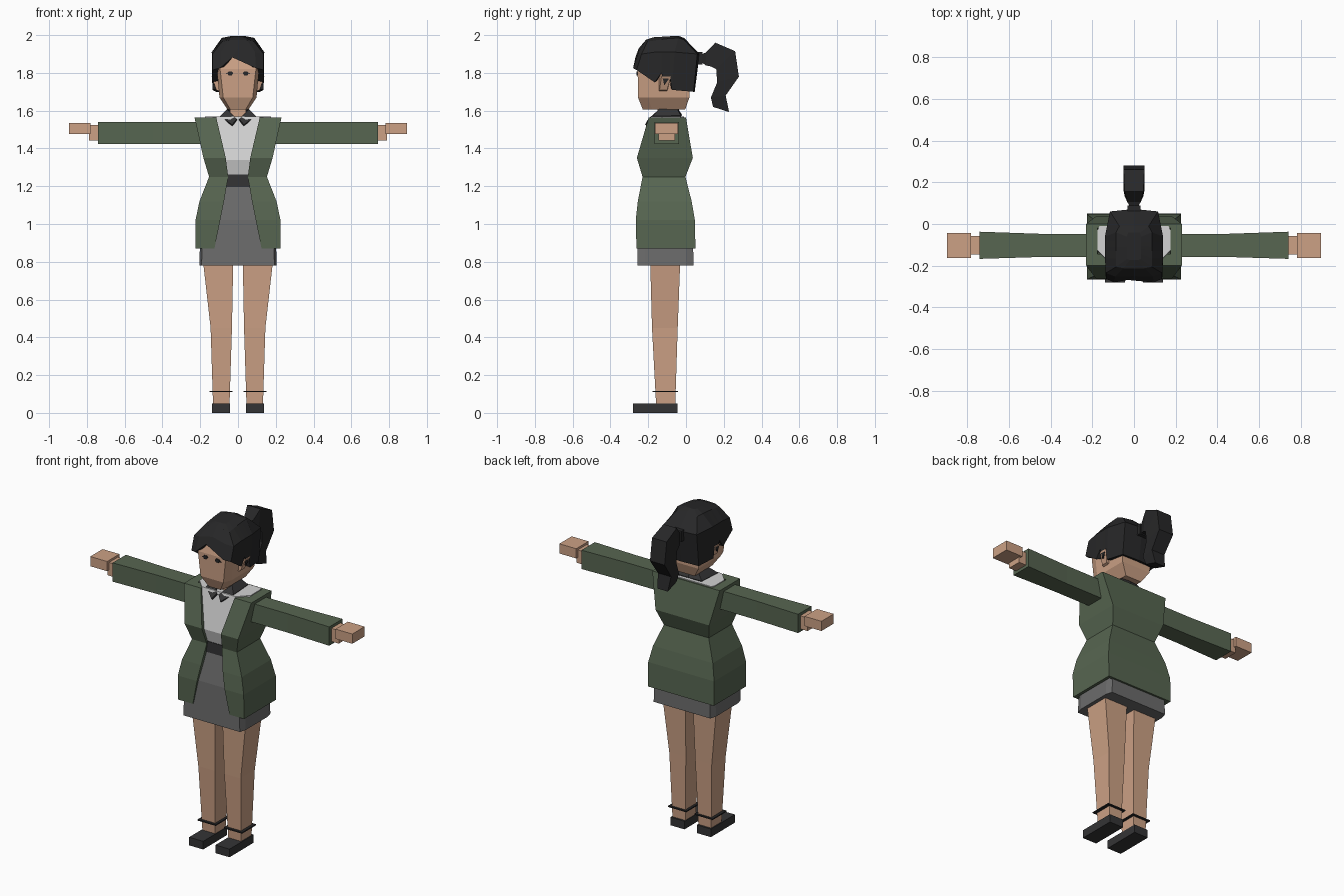
import bpy, bmesh, math


def material(name, r, g, b):
    m = bpy.data.materials.new(name)
    lin = [((c / 255 + 0.055) / 1.055) ** 2.4 for c in (r, g, b)]
    m.diffuse_color = (*lin, 1)
    return m


SKIN = material("skin", 204, 161, 133)
GREEN = material("jacket green", 87, 102, 81)
WHITE = material("shirt white", 212, 212, 212)
GREY = material("skirt grey", 108, 108, 108)
DARK = material("dark cloth", 52, 52, 53)
BLACK = material("hair black", 39, 39, 40)


def make(name, bm, mat):
    bmesh.ops.recalc_face_normals(bm, faces=bm.faces)
    me = bpy.data.meshes.new(name)
    bm.to_mesh(me)
    bm.free()
    me.materials.append(mat)
    ob = bpy.data.objects.new(name, me)
    bpy.context.collection.objects.link(ob)
    return ob


def loft(name, rings, mat, cap=True):
    """Skin a list of closed rings that have equal point counts."""
    bm = bmesh.new()
    vs = [[bm.verts.new(p) for p in ring] for ring in rings]
    n = len(vs[0])
    for a, b in zip(vs, vs[1:]):
        for i in range(n):
            j = (i + 1) % n
            bm.faces.new((a[i], a[j], b[j], b[i]))
    if cap:
        bm.faces.new(vs[0][::-1])
        bm.faces.new(vs[-1])
    return make(name, bm, mat)


def rect(x0, x1, y0, y1, z):
    return [(x0, y0, z), (x1, y0, z), (x1, y1, z), (x0, y1, z)]


def box(name, x0, x1, y0, y1, z0, z1, mat):
    return loft(name, [rect(x0, x1, y0, y1, z0), rect(x0, x1, y0, y1, z1)], mat)


def plate(name, pts, thick, mat):
    """Thin plate from an outline in x and z, facing the front."""
    return loft(name, [[(x, y, z) for x, y, z in pts],
                       [(x, y + thick, z) for x, y, z in pts]], mat)


def mirrored(half):
    """Close a half outline, listed front to back, across x = 0."""
    return half + [(-x, y, z) for x, y, z in reversed(half) if abs(x) > 1e-6]


# Jacket: U-shaped section open at the front
# z, half width, front y, back y, opening half width, side and front thickness
levels = [(0.87, 0.225, -0.262, 0.050, 0.125, 0.018),
          (1.02, 0.225, -0.266, 0.047, 0.094, 0.02),
          (1.12, 0.204, -0.255, 0.030, 0.074, 0.025),
          (1.25, 0.153, -0.230, -0.003, 0.052, 0.03),
          (1.35, 0.183, -0.260, 0.036, 0.065, 0.035),
          (1.563, 0.230, -0.198, 0.000, 0.115, 0.055)]
rings = []
for z, w, f, b, o, t in levels:
    right = [(o, f, z), (w, f, z), (w, b, z)]
    left = [(-x, y, z) for x, y, z in reversed(right)]
    inner = [(-o, f + t, z), (-w + t, f + t, z), (-w + t, b - 0.018, z)]
    rings.append(right + left + inner + [(-x, y, z) for x, y, z in reversed(inner)])
loft("jacket", rings, GREEN)


# Shirt, belt and skirt
def bevelled(w, f, b, cx, cy, z):
    return mirrored([(w - cx, f, z), (w, f + cy, z), (w, b - cy, z), (w - cx, b, z)])


loft("shirt", [bevelled(0.115, -0.215, -0.03, 0.03, 0.03, 1.24),
               bevelled(0.15, -0.24, 0.0, 0.05, 0.04, 1.34),
               mirrored([(0.115, -0.188, 1.568), (0.175, -0.125, 1.568),
                         (0.175, -0.03, 1.568), (0.165, -0.01, 1.568)])], WHITE)
box("belt", -0.115, 0.115, -0.224, -0.03, 1.195, 1.262, DARK)
loft("skirt", [bevelled(0.205, -0.258, 0.04, 0.012, 0.04, 0.78),
               bevelled(0.202, -0.256, 0.038, 0.012, 0.038, 0.87),
               bevelled(0.195, -0.252, 0.025, 0.012, 0.035, 1.02),
               bevelled(0.115, -0.215, -0.03, 0.012, 0.03, 1.22)], GREY)

# Limbs, built once per side
for s, side in ((1, "left"), (-1, "right")):
    loft(side + "_leg", [rect(s * 0.045, s * 0.132, -0.158, -0.057, 0.04),
                         rect(s * 0.032, s * 0.145, -0.180, -0.044, 0.45),
                         rect(s * 0.025, s * 0.187, -0.190, -0.030, 0.82)], SKIN)
    box(side + "_anklet", s * 0.028, s * 0.152, -0.178, -0.042, 0.110, 0.117, BLACK)
    box(side + "_shoe", s * 0.042, s * 0.138, -0.28, -0.045, 0, 0.05, DARK)
    loft(side + "_sleeve", [[(s * x, y0, 1.424), (s * x, y1, 1.424),
                             (s * x, y1, 1.54), (s * x, y0, 1.54)]
                            for x, y0, y1 in ((0.15, -0.158, -0.047), (0.45, -0.158, -0.047),
                                              (0.74, -0.167, -0.037))], GREEN)
    box(side + "_wrist", s * 0.72, s * 0.79, -0.145, -0.058, 1.442, 1.523, SKIN)
    box(side + "_hand", s * 0.78, s * 0.895, -0.163, -0.043, 1.476, 1.536, SKIN)

    # Ear wedge
    loft(side + "_ear", [[(s * 0.09, -0.145, 1.70), (s * 0.09, -0.10, 1.70),
                          (s * 0.115, -0.10, 1.71), (s * 0.115, -0.14, 1.71)],
                         [(s * 0.09, -0.15, 1.80), (s * 0.09, -0.08, 1.80),
                          (s * 0.14, -0.08, 1.78), (s * 0.14, -0.13, 1.78)]], SKIN)
    # Eye and lash
    plate(side + "_eye", [(s * x, -0.262, z) for x, z in
                          ((0.025, 1.797), (0.032, 1.808), (0.05, 1.806),
                           (0.066, 1.793), (0.054, 1.796), (0.05, 1.786), (0.034, 1.786))],
          0.009, BLACK)

    # Collar wing: from the back centre round to the pointed front tip
    top = [(0, -0.045, 1.605), (0.05, -0.05, 1.605), (0.055, -0.14, 1.603), (0.006, -0.195, 1.553)]
    low = [(0, -0.025, 1.572), (0.085, -0.03, 1.57), (0.092, -0.175, 1.566), (0.03, -0.212, 1.522)]
    bm = bmesh.new()
    a = [bm.verts.new((s * x, y, z)) for x, y, z in top]
    b = [bm.verts.new((s * x, y, z)) for x, y, z in low]
    for i in range(3):
        bm.faces.new((a[i], a[i + 1], b[i + 1], b[i]))
    wing = make(side + "_collar", bm, DARK)
    mod = wing.modifiers.new("thickness", "SOLIDIFY")
    mod.thickness = 0.012
    mod.offset = 0

# Neck and head
box("neck", -0.042, 0.042, -0.152, -0.06, 1.53, 1.66, SKIN)


def head_ring(w, wf, f, b, z):
    return mirrored([(wf, f, z), (w, f + 0.05, z), (w, b, z)])


loft("head", [head_ring(0.055, 0.04, -0.228, -0.005, 1.605),
              head_ring(0.098, 0.078, -0.254, 0.018, 1.67),
              head_ring(0.112, 0.095, -0.256, 0.02, 1.82),
              head_ring(0.105, 0.085, -0.235, 0.02, 1.90)], SKIN)

# Hair cap: lower edge, brow, crown rings; the parting sits off centre
edge = mirrored([(0, -0.268, 1.872), (0.095, -0.28, 1.825), (0.135, -0.262, 1.815),
                 (0.138, -0.165, 1.75), (0.138, -0.13, 1.80), (0.136, -0.115, 1.735),
                 (0.136, -0.085, 1.775), (0.135, -0.075, 1.71), (0.115, 0.04, 1.70),
                 (0, 0.046, 1.70)])
edge[0] = (-0.03, -0.268, 1.882)
brow = mirrored([(0, -0.25, 1.93), (0.09, -0.252, 1.91), (0.135, -0.235, 1.90),
                 (0.139, -0.165, 1.91), (0.139, -0.13, 1.91), (0.139, -0.11, 1.91),
                 (0.139, -0.085, 1.91), (0.139, -0.06, 1.91), (0.115, 0.06, 1.90),
                 (0, 0.072, 1.90)])
crown = mirrored([(0, -0.212, 1.975), (0.05, -0.212, 1.973), (0.085, -0.205, 1.965),
                  (0.086, -0.165, 1.972), (0.086, -0.13, 1.977), (0.086, -0.11, 1.98),
                  (0.086, -0.085, 1.982), (0.086, -0.04, 1.985), (0.07, -0.01, 1.975),
                  (0, -0.01, 1.985)])
ridge = [(x * 0.4, -0.1 + (y + 0.1) * 0.65, 1.993 + 0.04 * (y + 0.1)) for x, y, z in crown]
under = [(x * 0.72, -0.1 + (y + 0.1) * 0.8, z + 0.01) for x, y, z in edge]
loft("hair", [under, edge, brow, crown, ridge], BLACK)

# Ponytail: outer and inner points along the tail with half widths
tail = [(0.04, 1.90, 0.04, 1.85, 0.02), (0.085, 1.90, 0.085, 1.855, 0.02),
        (0.105, 1.907, 0.105, 1.84, 0.032), (0.155, 1.96, 0.135, 1.833, 0.045),
        (0.26, 1.915, 0.16, 1.82, 0.05), (0.28, 1.78, 0.165, 1.75, 0.05),
        (0.21, 1.68, 0.132, 1.67, 0.045), (0.228, 1.593, 0.143, 1.62, 0.035)]
loft("ponytail", [[(-w, y0, z0), (w, y0, z0), (w, y1, z1), (-w, y1, z1)]
                  for y0, z0, y1, z1, w in tail], BLACK)
box("hair_tie", -0.03, 0.03, 0.062, 0.088, 1.845, 1.91, BLACK)
